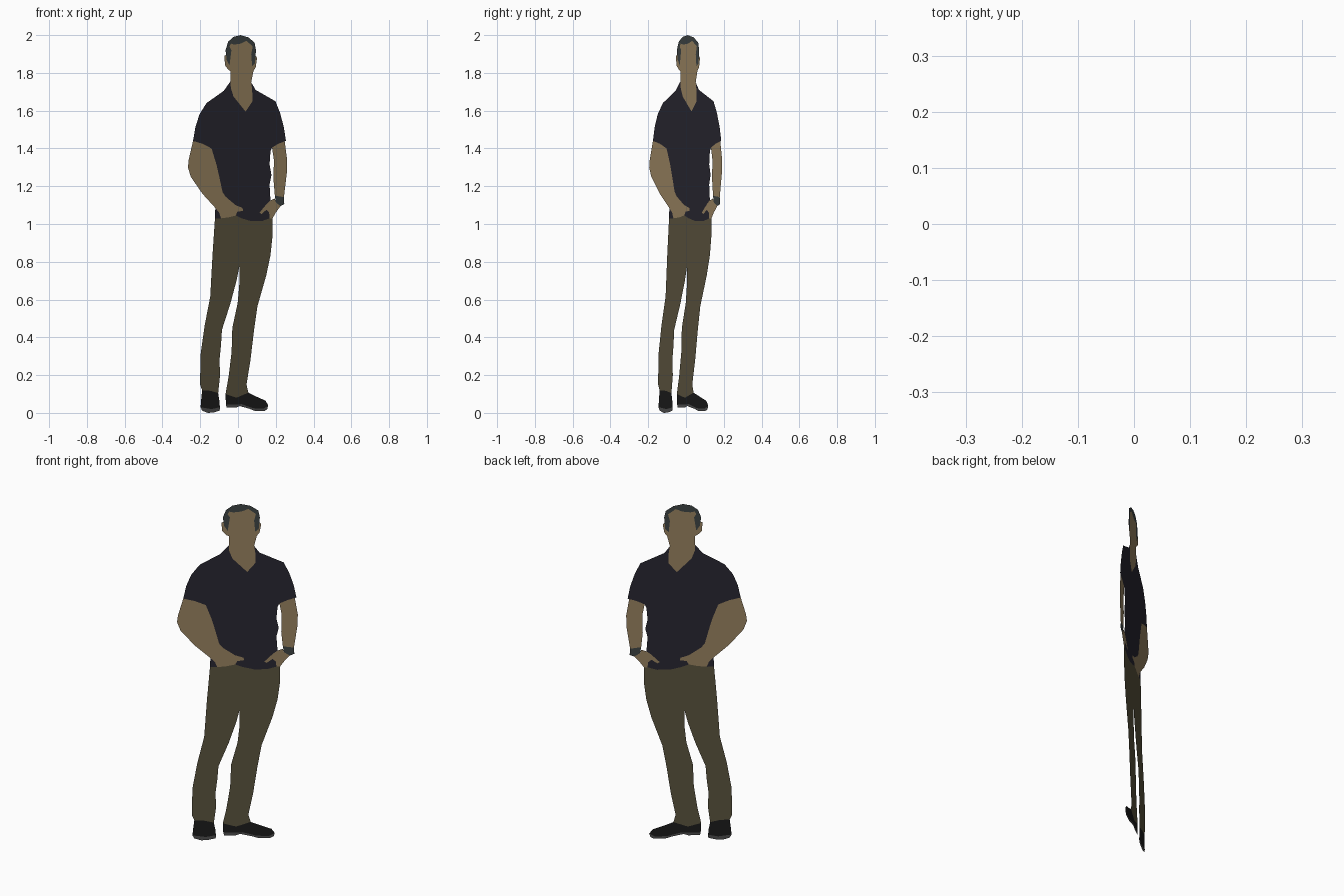
import bpy, bmesh

SLOPE = 0.735  # the flat cutout stands turned about z: y = SLOPE * x


def material(name, r, g, b):
    m = bpy.data.materials.new(name)
    m.diffuse_color = (r, g, b, 1)
    return m


skin = material("skin", .32, .23, .12)
navy = material("navy", .022, .02, .031)
olive = material("olive", .105, .088, .048)
dark_grey = material("dark_grey", .048, .058, .058)
black = material("black", .011, .011, .011)
sole_grey = material("sole_grey", .075, .075, .075)


def cutout(name, outline, mat):
    """Flat zero-thickness part from an (x, z) outline."""
    pts = [p for i, p in enumerate(outline) if p != outline[i - 1]]
    bm = bmesh.new()
    face = bm.faces.new([bm.verts.new((x, SLOPE * x, z)) for x, z in pts])
    face.normal_update()
    if face.normal.y > 0:
        face.normal_flip()
    bmesh.ops.triangulate(bm, faces=[face], ngon_method='EAR_CLIP')
    mesh = bpy.data.meshes.new(name)
    bm.to_mesh(mesh)
    bm.free()
    mesh.materials.append(mat)
    obj = bpy.data.objects.new(name, mesh)
    bpy.context.collection.objects.link(obj)
    return obj


# Borders shared by neighbouring parts
hairline = [(-.045, 1.84), (-.04, 1.88), (-.035, 1.92), (-.045, 1.94), (-.038, 1.955),
            (-.02, 1.95), (.015, 1.955), (.045, 1.97), (.078, 1.94), (.07, 1.90), (.075, 1.835)]
neckline = [(-.04, 1.755), (-.038, 1.72), (-.024, 1.675), (.04, 1.595),
            (.077, 1.65), (.075, 1.71), (.07, 1.75)]
left_hem = [(-.238, 1.44), (-.188, 1.425), (-.14, 1.40)]
right_hem = [(.254, 1.44), (.214, 1.425), (.18, 1.405)]
arm_edge = [(-.14, 1.40), (-.114, 1.315), (-.098, 1.245), (-.082, 1.17), (-.066, 1.145),
            (-.013, 1.10), (.024, 1.085), (.027, 1.07), (-.003, 1.065), (-.012, 1.045)]
hand_bottom = [(-.09, 1.03), (-.05, 1.035), (-.012, 1.045)]
waist = [(-.012, 1.045), (.02, 1.03), (.07, 1.015), (.125, 1.015), (.167, 1.03)]
hand_edge = [(.167, 1.03), (.165, 1.06), (.15, 1.075), (.125, 1.053), (.114, 1.06),
             (.13, 1.08), (.155, 1.11), (.172, 1.125)]
left_cuff = [(-.19, .12), (-.147, .117), (-.105, .105)]
right_cuff = [(-.066, .10), (-.008, .08), (.055, .107)]
left_welt = [(-.198, .03), (-.14, .02), (-.096, .03)]
right_welt = [(-.064, .045), (-.01, .045), (.02, .046), (.08, .025), (.135, .022), (.16, .04)]

# Head
cutout("hair", hairline + [(.09, 1.85), (.093, 1.89), (.095, 1.92), (.088, 1.96), (.055, 1.988),
                           (.012, 2.0), (-.025, 1.99), (-.052, 1.965), (-.066, 1.92),
                           (-.063, 1.895), (-.06, 1.87)], dark_grey)
cutout("head_and_neck", neckline + [(.082, 1.81), (.094, 1.83), (.101, 1.88), (.093, 1.89), (.09, 1.85)]
       + hairline[::-1] + [(-.06, 1.87), (-.063, 1.895), (-.072, 1.89), (-.069, 1.84),
                           (-.05, 1.815), (-.04, 1.81)], skin)

# Shirt, and the bit of it seen under the bent arm
cutout("shirt", neckline + [(.093, 1.71), (.198, 1.65), (.222, 1.59), (.242, 1.515)] + right_hem
       + [(.172, 1.385), (.167, 1.315), (.177, 1.26), (.167, 1.21)]
       + hand_edge[::-1] + waist[::-1] + arm_edge[::-1] + left_hem[::-1]
       + [(-.225, 1.515), (-.204, 1.58), (-.167, 1.64), (-.075, 1.705)], navy)
cutout("shirt_corner", [(-.12, 1.085), (-.10, 1.06), (-.09, 1.03), (-.122, 1.03)], navy)

# Arms
cutout("bent_arm", left_hem + arm_edge + hand_bottom[::-1]
       + [(-.10, 1.06), (-.12, 1.085), (-.188, 1.16), (-.25, 1.25), (-.265, 1.30), (-.261, 1.34)], skin)
cutout("straight_arm", [(.18, 1.405), (.214, 1.425), (.247, 1.438), (.26, 1.34), (.259, 1.275),
                        (.243, 1.142), (.195, 1.15), (.188, 1.235), (.19, 1.34)], skin)
cutout("watch", [(.195, 1.15), (.243, 1.142), (.245, 1.105), (.225, 1.095), (.2, 1.115)], dark_grey)
cutout("straight_arm_hand", hand_edge + [(.195, 1.135), (.2, 1.115), (.225, 1.095), (.2, 1.06),
                                         (.183, 1.03)], skin)

# Trousers
cutout("trousers", [(-.122, 1.03)] + hand_bottom + waist
       + [(.183, 1.03), (.183, .94), (.172, .835), (.15, .73), (.103, .565), (.085, .44),
          (.066, .28), (.045, .15)] + right_cuff[::-1]
       + [(-.05, .19), (-.034, .32), (-.03, .45), (-.002, .58), (.007, .68), (.007, .775),
          (-.008, .70), (-.04, .58), (-.085, .44), (-.09, .36), (-.098, .28), (-.095, .20)]
       + left_cuff[::-1] + [(-.201, .15), (-.198, .31), (-.177, .46), (-.147, .615), (-.135, .835)], olive)

# Shoes and soles
cutout("left_shoe", left_cuff + [(-.098, .06)] + left_welt[::-1] + [(-.195, .07)], black)
cutout("left_sole", left_welt + [(-.097, .012), (-.13, .002), (-.16, 0), (-.19, .012)], sole_grey)
cutout("right_shoe", right_cuff + [(.10, .085), (.145, .065)] + right_welt[::-1], black)
cutout("right_sole", right_welt + [(.155, .02), (.14, .01), (.09, .01), (.06, .022), (.01, .036),
                                   (-.01, .028), (-.06, .028)], sole_grey)
